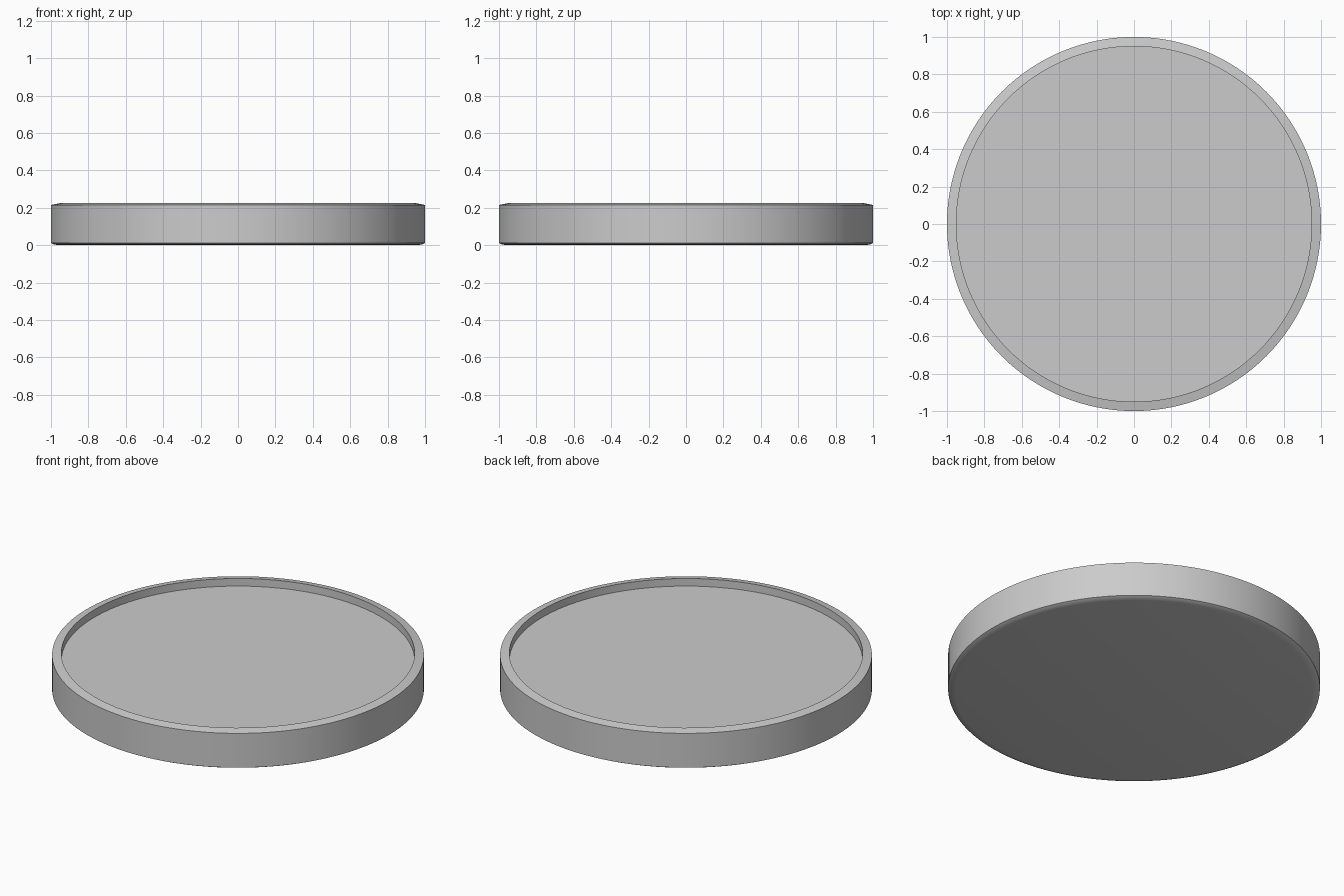
import bpy, bmesh, math

if "Cube" in bpy.data.objects:
    bpy.data.objects.remove(bpy.data.objects["Cube"])

# Half cross-section (radius, height) of the shallow dish, from bottom to recessed floor
PROFILE = [(0.0, 0.0), (0.96, 0.0), (0.985, 0.004), (1.0, 0.012),
           (1.0, 0.215), (0.95, 0.225), (0.95, 0.18), (0.0, 0.18)]
SIDES = 128

# Spin the profile around the z axis
bm = bmesh.new()
verts = [bm.verts.new((r, 0, z)) for r, z in PROFILE]
edges = [bm.edges.new(pair) for pair in zip(verts, verts[1:])]
bmesh.ops.spin(bm, geom=verts + edges, cent=(0, 0, 0), axis=(0, 0, 1),
               angle=math.tau, steps=SIDES, use_duplicate=False)
bmesh.ops.remove_doubles(bm, verts=bm.verts, dist=0.0005)
bmesh.ops.recalc_face_normals(bm, faces=bm.faces)

mesh = bpy.data.meshes.new("round_dish")
bm.to_mesh(mesh)
bm.free()
dish = bpy.data.objects.new("round_dish", mesh)
bpy.context.collection.objects.link(dish)

# Smooth round walls, crisp rim edges
bpy.context.view_layer.objects.active = dish
dish.select_set(True)
bpy.ops.object.shade_smooth_by_angle(angle=math.radians(30))
